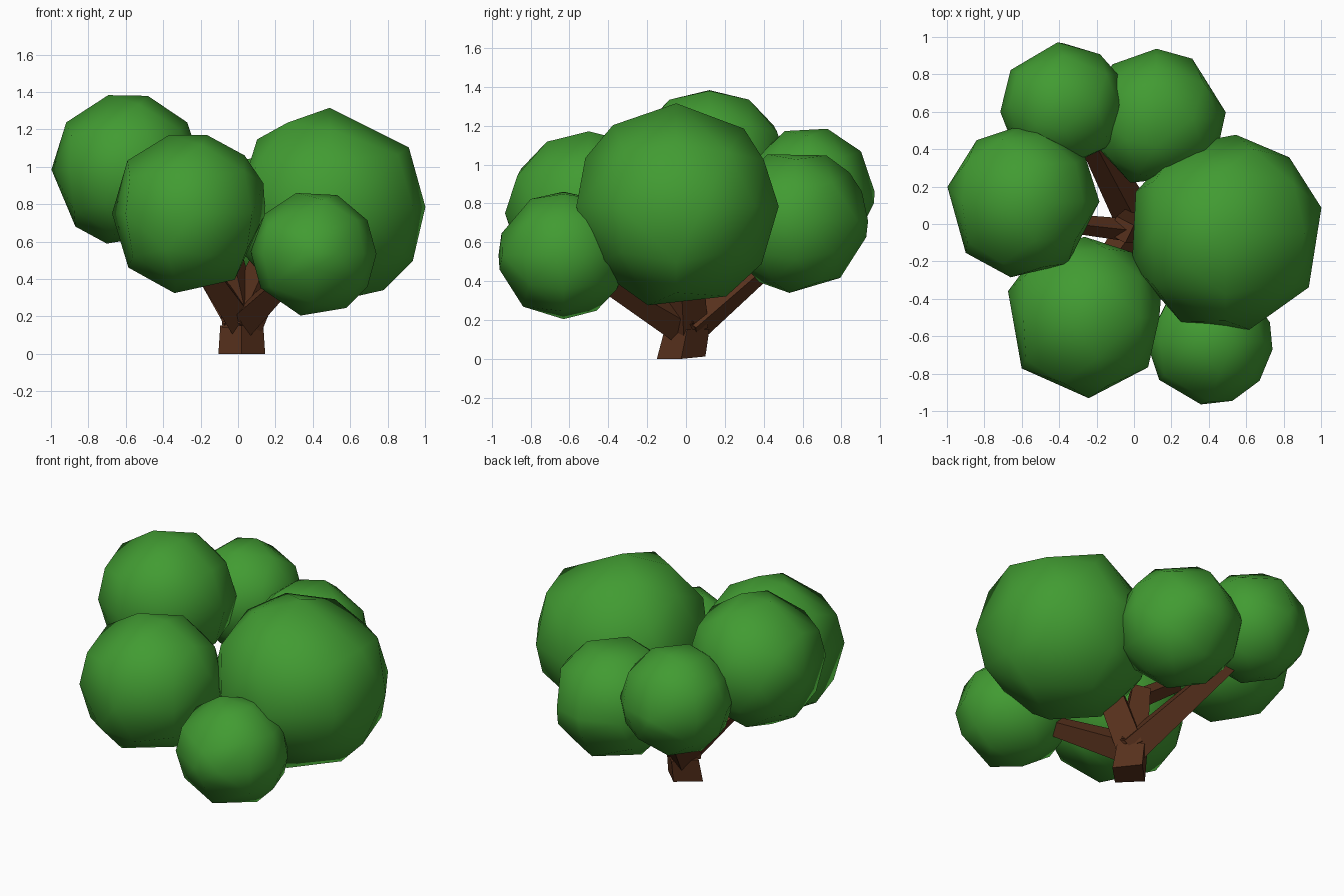
import bpy, bmesh
from math import radians, cos, sin
from mathutils import Vector

cube = bpy.data.objects.get("Cube")
if cube:
    bpy.data.objects.remove(cube, do_unlink=True)


def material(name, rgb):
    m = bpy.data.materials.new(name)
    m.use_nodes = True
    m.diffuse_color = (*rgb, 1)
    bsdf = next(n for n in m.node_tree.nodes if n.type == 'BSDF_PRINCIPLED')
    bsdf.inputs["Base Color"].default_value = (*rgb, 1)
    return m


leaf_green = material("leaf green", (0.054, 0.33, 0.032))
bark_brown = material("bark brown", (0.096, 0.031, 0.012))


def add_object(name, bm, mat, smooth=False):
    mesh = bpy.data.meshes.new(name)
    for f in bm.faces:
        f.smooth = smooth
    bm.to_mesh(mesh)
    bm.free()
    mesh.materials.append(mat)
    obj = bpy.data.objects.new(name, mesh)
    bpy.context.collection.objects.link(obj)
    return obj


def limb(name, start, end, r1, r2):
    """Tapered four-sided limb running between two points."""
    start, end = Vector(start), Vector(end)
    axis = end - start
    bm = bmesh.new()
    bmesh.ops.create_cone(bm, cap_ends=True, segments=4, radius1=r1,
                          radius2=r2, depth=axis.length)
    obj = add_object(name, bm, bark_brown)
    obj.rotation_mode = 'QUATERNION'
    obj.rotation_quaternion = axis.to_track_quat('Z', 'Y')
    obj.location = (start + end) / 2


def ring(angles, u, v):
    """Unit directions at the given angles in the plane of axes u and v."""
    return [Vector(u) * cos(radians(a)) + Vector(v) * sin(radians(a))
            for a in angles]


X, Y, Z = (1, 0, 0), (0, 1, 0), (0, 0, 1)


def leaf_ball(name, centre, radius, plan, front, side):
    """Uneven low-poly ball: hull of three rings of corners plus even filler."""
    corners = ring(plan, X, Y) + ring(front, X, Z) + ring(side, Y, Z)
    bm = bmesh.new()
    bmesh.ops.create_icosphere(bm, subdivisions=2, radius=1)
    filler = [v.co.copy() for v in bm.verts
              if all((v.co - c).length > 0.42 for c in corners)]
    bm.clear()
    for c in corners + filler:
        bm.verts.new(c * radius)
    bmesh.ops.convex_hull(bm, input=bm.verts[:])
    bmesh.ops.recalc_face_normals(bm, faces=bm.faces[:])
    obj = add_object(name, bm, leaf_green, smooth=True)
    obj.location = centre


# Trunk: a square stump, leaning back, with a slightly uneven foot
bm = bmesh.new()
bmesh.ops.create_cone(bm, cap_ends=True, segments=4, radius1=0.125,
                      radius2=0.115, depth=0.15)
for v in bm.verts:
    if v.co.z > 0:
        v.co.y += 0.03
    else:
        v.co.z += 0.1 * max(v.co.y, 0)
trunk = add_object("trunk", bm, bark_brown)
trunk.location = (0.02, -0.025, 0.075)

# Foliage: centre, radius, then corner angles in plan, front and side rings
leaf_ball("left_foliage", (0.49, -0.05, 0.785), 0.53,
          (15, 50, 84, 117, 155, -161, -117, -76, -33),
          (90, 137, 37, -33, -57),
          (49, -34, -61, -106, -145, 152, 128))
leaf_ball("right_foliage", (-0.595, 0.12, 0.985), 0.41,
          (0, 35, 90, 127, 169, -138, -99),
          (142, 104, 74, 38, -132, -105), ())
leaf_ball("front_right_foliage", (-0.265, -0.5, 0.75), 0.432,
          (-87, -141, 161, -38),
          (104, 77, 46, 22, 139, -138, -100, -55), ())
leaf_ball("front_left_foliage", (0.405, -0.63, 0.535), 0.338,
          (-143, -98, -69, -38, -7),
          (106, 68, 32, -59, -102, -147, 178, 141),
          (161, -167, -128))
leaf_ball("back_right_foliage", (-0.38, 0.635, 0.86), 0.337,
          (95, 146, 186, 217, 29, -39), (),
          (112, 74, 38, -10))
leaf_ball("back_left_foliage", (0.12, 0.565, 0.71), 0.372,
          (129, 90, 59, 5, -30, -112), (),
          (113, 65, 42, 24, -13, -52, -95))

# Limbs fan out of the trunk top; the right branch forks off the leader
crotch = (0.02, 0, 0.16)
limb("leader", crotch, (-0.07, -0.03, 0.6), 0.11, 0.075)
limb("left_branch", crotch, (0.2, -0.02, 0.56), 0.115, 0.1)
limb("right_branch", (-0.05, -0.03, 0.54), (-0.5, 0.02, 0.86), 0.06, 0.045)
limb("front_right_branch", crotch, (-0.27, -0.42, 0.58), 0.1, 0.065)
limb("front_left_branch", crotch, (0.33, -0.5, 0.46), 0.1, 0.055)
limb("back_right_branch", crotch, (-0.3, 0.6, 0.66), 0.11, 0.065)
